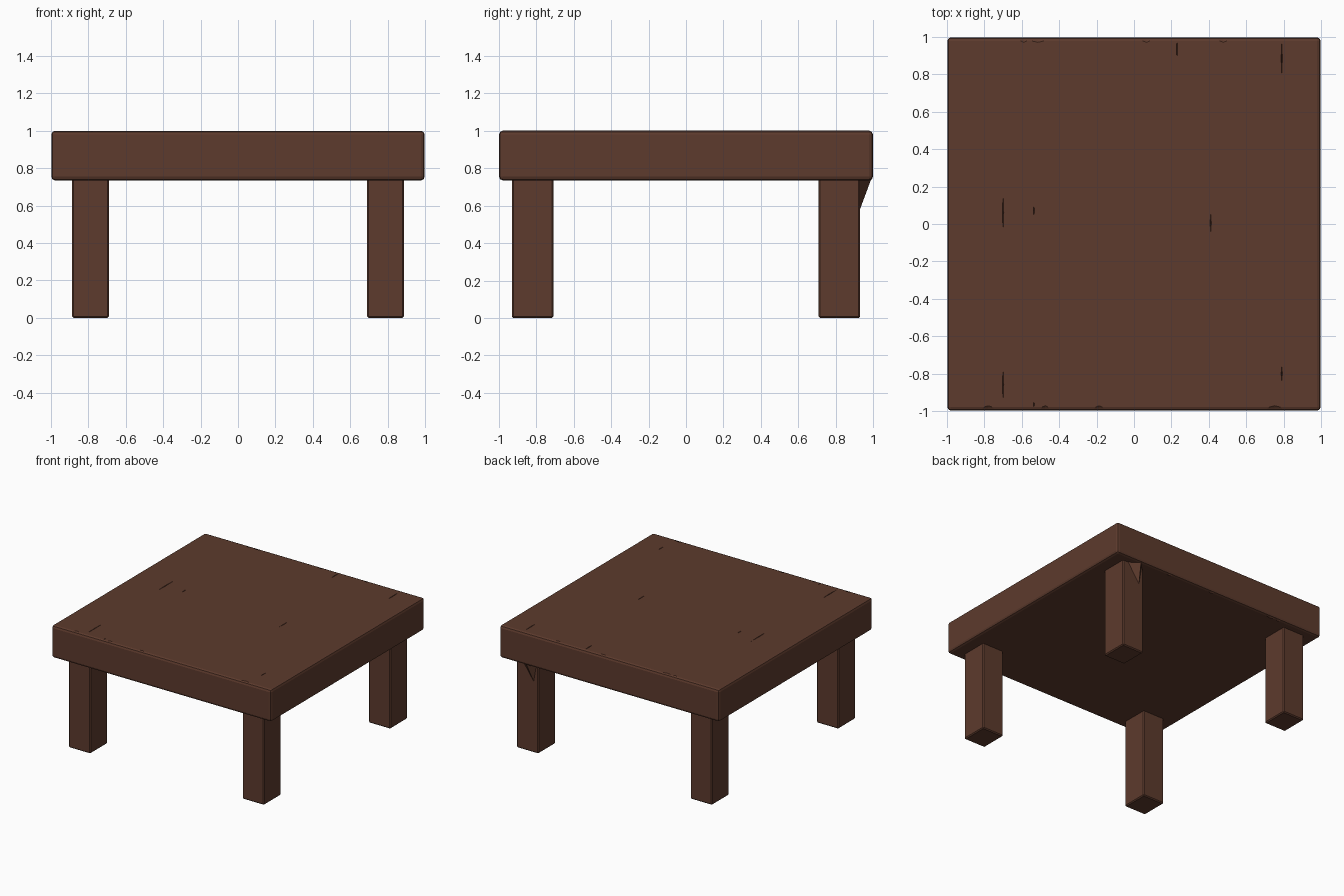
import bpy, bmesh, random
from mathutils import Vector

if "Cube" in bpy.data.objects:
    bpy.data.objects.remove(bpy.data.objects["Cube"])

random.seed(4)

wood = bpy.data.materials.new("dark_brown_wood")
wood.diffuse_color = (0.109, 0.043, 0.026, 1)
wood.use_nodes = True
wood.node_tree.nodes["Principled BSDF"].inputs["Base Color"].default_value = wood.diffuse_color


def make_object(name, bm):
    bmesh.ops.recalc_face_normals(bm, faces=bm.faces)
    mesh = bpy.data.meshes.new(name)
    bm.to_mesh(mesh)
    bm.free()
    mesh.materials.append(wood)
    obj = bpy.data.objects.new(name, mesh)
    bpy.context.collection.objects.link(obj)
    return obj


def add_box(bm, lo, hi):
    verts = bmesh.ops.create_cube(bm, size=1)["verts"]
    for v in verts:
        v.co = Vector([lo[i] + (v.co[i] + 0.5) * (hi[i] - lo[i]) for i in range(3)])


def add_hull(bm, points):
    verts = [bm.verts.new(p) for p in points]
    bmesh.ops.convex_hull(bm, input=verts)


def bevel(obj, width, segments):
    mod = obj.modifiers.new("worn_edges", "BEVEL")
    mod.width = width
    mod.segments = segments
    mod.limit_method = "ANGLE"


# Thick slab top with softened, slightly worn edges
bm = bmesh.new()
add_box(bm, (-0.998, -0.998, 0.735), (0.998, 0.998, 1.0))
bmesh.ops.bevel(bm, geom=bm.edges[:], offset=0.02, segments=2, affect="EDGES", profile=0.5)
top = make_object("table_top", bm)

# Shallow wood cracks along the grain and nicks at the rim
bm = bmesh.new()
cracks = [(-0.70, -0.05, 0.17), (-0.70, -0.96, -0.76), (-0.535, 0.04, 0.10),
          (0.41, -0.05, 0.06), (0.79, -0.84, -0.76), (0.79, 0.80, 0.97),
          (0.23, 0.88, 0.99), (-0.535, -0.98, -0.95)]
for x, y0, y1 in cracks:
    ym = (y0 + y1) / 2
    add_hull(bm, [(x, y0, 1.001), (x, y1, 1.001), (x - 0.004, ym, 1.001),
                  (x + 0.004, ym, 1.001), (x, ym, 0.988)])
for side in (-1, 1):
    for i in range(4):
        c = random.uniform(-0.9, 0.9)
        w = random.uniform(0.03, 0.07)
        for z, d in ((1.001, -0.014), (0.734, 0.014)):
            add_hull(bm, [(c - w, side * 0.985, z), (c + w, side * 0.985, z),
                          (c, side * 0.97, z), (c, side * 0.99, z + d)])
cutter = make_object("crack_cutter", bm)
cutter.hide_render = True
cutter.hide_viewport = True
mod = top.modifiers.new("cracks", "BOOLEAN")
mod.operation = "DIFFERENCE"
mod.solver = "EXACT"
mod.object = cutter

# Four square legs, a little deeper than wide
for side, sx in (("left", -1), ("right", 1)):
    for end, sy in (("front", -1), ("back", 1)):
        bm = bmesh.new()
        xs = sorted((sx * 0.69, sx * 0.888))
        ys = sorted((sy * 0.708, sy * 0.93))
        add_box(bm, (xs[0], ys[0], 0.0), (xs[1], ys[1], 0.745))
        bevel(make_object(f"{end}_{side}_leg", bm), 0.008, 1)

# Splintered wedge behind the back right leg, under the top
bm = bmesh.new()
add_hull(bm, [(0.70, 0.925, 0.745), (0.85, 0.925, 0.745),
              (0.76, 0.99, 0.745), (0.73, 0.925, 0.57)])
make_object("leg_splinter", bm)
